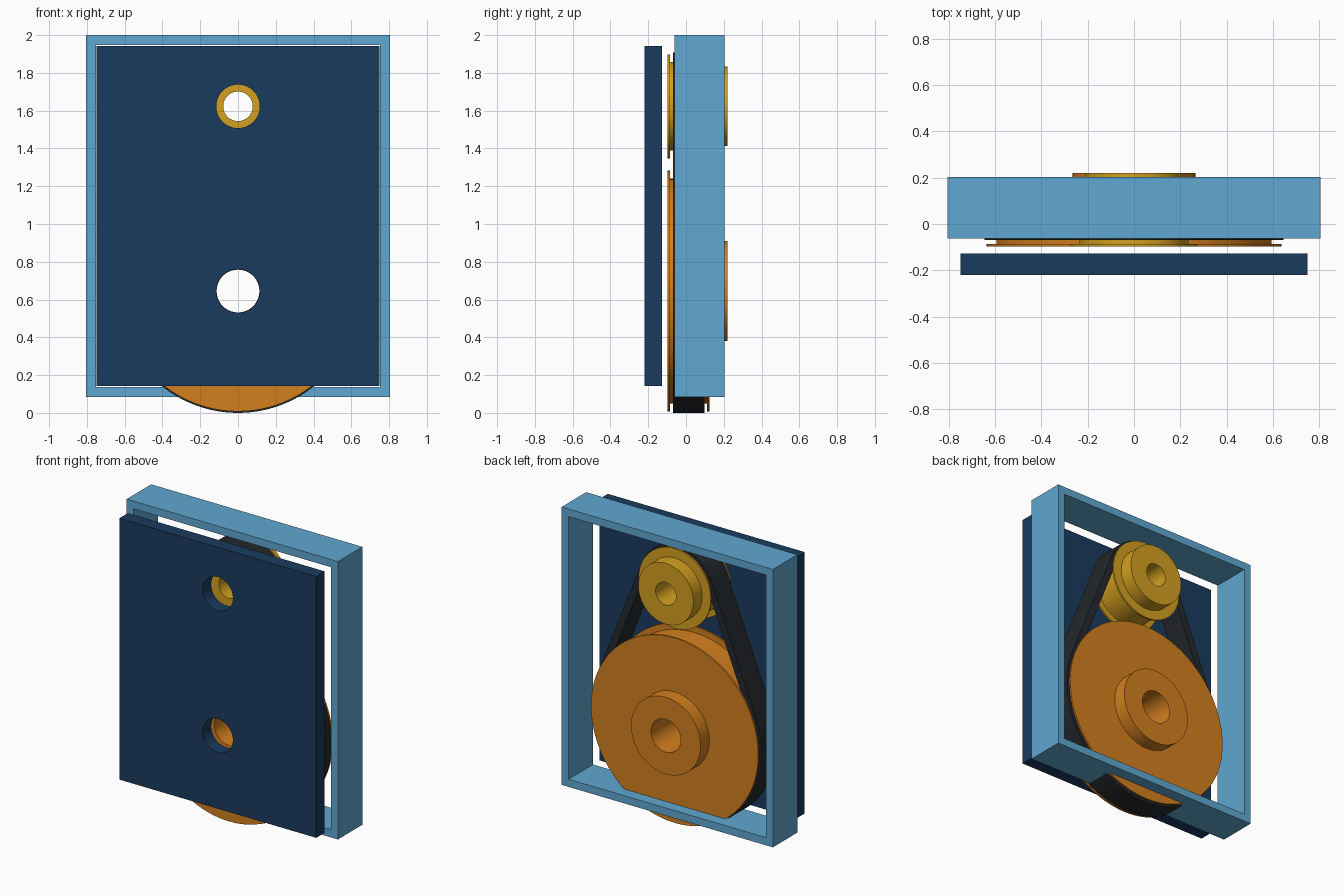
import bpy, bmesh, math

if "Cube" in bpy.data.objects:
    bpy.data.objects.remove(bpy.data.objects["Cube"])

SEG = 96
LOW_Z, HIGH_Z = 0.645, 1.623


def lin(c):
    return c / 12.92 if c <= 0.04045 else ((c + 0.055) / 1.055) ** 2.4


def material(name, hex_code):
    m = bpy.data.materials.new(name)
    rgb = [lin(int(hex_code[i:i + 2], 16) / 255) for i in (0, 2, 4)]
    m.diffuse_color = (*rgb, 1)
    m.use_nodes = True
    m.node_tree.nodes["Principled BSDF"].inputs["Base Color"].default_value = m.diffuse_color
    return m


def finish(bm, name, mat, smooth=False):
    bmesh.ops.recalc_face_normals(bm, faces=bm.faces)
    me = bpy.data.meshes.new(name)
    bm.to_mesh(me)
    bm.free()
    me.materials.append(mat)
    ob = bpy.data.objects.new(name, me)
    bpy.context.collection.objects.link(ob)
    if smooth:
        bpy.ops.object.select_all(action='DESELECT')
        ob.select_set(True)
        bpy.context.view_layer.objects.active = ob
        bpy.ops.object.shade_smooth_by_angle(angle=math.radians(30))
    return ob


def lathe(name, profile, z, mat):
    """Revolve a closed (radius, y) profile about the y axis at height z."""
    bm = bmesh.new()
    rings = []
    for i in range(SEG):
        a = math.tau * i / SEG
        rings.append([bm.verts.new((r * math.cos(a), y, z + r * math.sin(a))) for r, y in profile])
    n = len(profile)
    for i in range(SEG):
        p, q = rings[i], rings[(i + 1) % SEG]
        for j in range(n):
            k = (j + 1) % n
            bm.faces.new((p[j], p[k], q[k], q[j]))
    return finish(bm, name, mat, True)


def band(name, outer, inner, y0, y1, mat, smooth=False):
    """Closed loop of wall between two matching (x, z) outlines."""
    bm = bmesh.new()
    rings = [[bm.verts.new((x, y, z)) for x, z in pts]
             for pts, y in ((outer, y0), (outer, y1), (inner, y1), (inner, y0))]
    n = len(outer)
    for a in range(4):
        p, q = rings[a], rings[(a + 1) % 4]
        for i in range(n):
            j = (i + 1) % n
            bm.faces.new((p[i], p[j], q[j], q[i]))
    return finish(bm, name, mat, smooth)


def pulley(name, z, bore, body, flange, hub, mat):
    return lathe(name, [(bore, -0.098), (flange, -0.098), (flange, -0.086),
                        (body, -0.086), (body, 0.112), (flange, 0.112),
                        (flange, 0.124), (hub, 0.124), (hub, 0.22), (bore, 0.22)], z, mat)


def rect(x, z0, z1):
    return [(-x, z0), (x, z0), (x, z1), (-x, z1)]


def belt_outline(offset):
    """Two arcs joined by their outer tangents."""
    r_low, r_high = 0.595 + offset, 0.235 + offset
    t = math.asin((r_low - r_high) / (HIGH_Z - LOW_Z))
    pts = []
    for r, z, a0, a1, n in ((r_high, HIGH_Z, t, math.pi - t, 40),
                            (r_low, LOW_Z, math.pi - t, math.tau + t, 72)):
        for i in range(n + 1):
            a = a0 + (a1 - a0) * i / n
            pts.append((r * math.cos(a), z + r * math.sin(a)))
    return pts


navy = material("navy", "1A3B5F")
blue = material("light_blue", "60A7D1")
orange = material("orange", "D4801F")
gold = material("gold", "D4A020")
black = material("belt_black", "24282C")

# Housing frame
band("housing_frame", rect(0.805, 0.085, 2.0), rect(0.752, 0.138, 1.947), -0.062, 0.204, blue)

# Front cover with two shaft holes
cover = band("front_cover", rect(0.75, 0.142, 1.943), rect(0.001, 1.0, 1.002), -0.22, -0.128, navy)
bpy.data.objects.remove(cover)
bpy.ops.mesh.primitive_cube_add(size=1, location=(0, -0.174, 1.0425))
cover = bpy.context.object
cover.name = "front_cover"
cover.scale = (1.5, 0.092, 1.801)
cover.data.materials.append(navy)
for z in (LOW_Z, HIGH_Z):
    bpy.ops.mesh.primitive_cylinder_add(vertices=SEG, radius=0.115, depth=0.4,
                                        location=(0, -0.174, z), rotation=(math.pi / 2, 0, 0))
    cutter = bpy.context.object
    cutter.name = "hole_cutter"
    cutter.data.materials.append(navy)
    bpy.context.view_layer.objects.active = cover
    mod = cover.modifiers.new("hole", 'BOOLEAN')
    mod.operation = 'DIFFERENCE'
    mod.solver = 'EXACT'
    mod.object = cutter
    bpy.ops.object.modifier_apply(modifier="hole")
    bpy.data.objects.remove(cutter)

# Pulleys
pulley("large_pulley", LOW_Z, 0.113, 0.595, 0.637, 0.265, orange)
pulley("small_pulley", HIGH_Z, 0.078, 0.235, 0.275, 0.21, gold)

# Drive belt
band("drive_belt", belt_outline(0.05), belt_outline(0.0), -0.07, 0.098, black, True)
